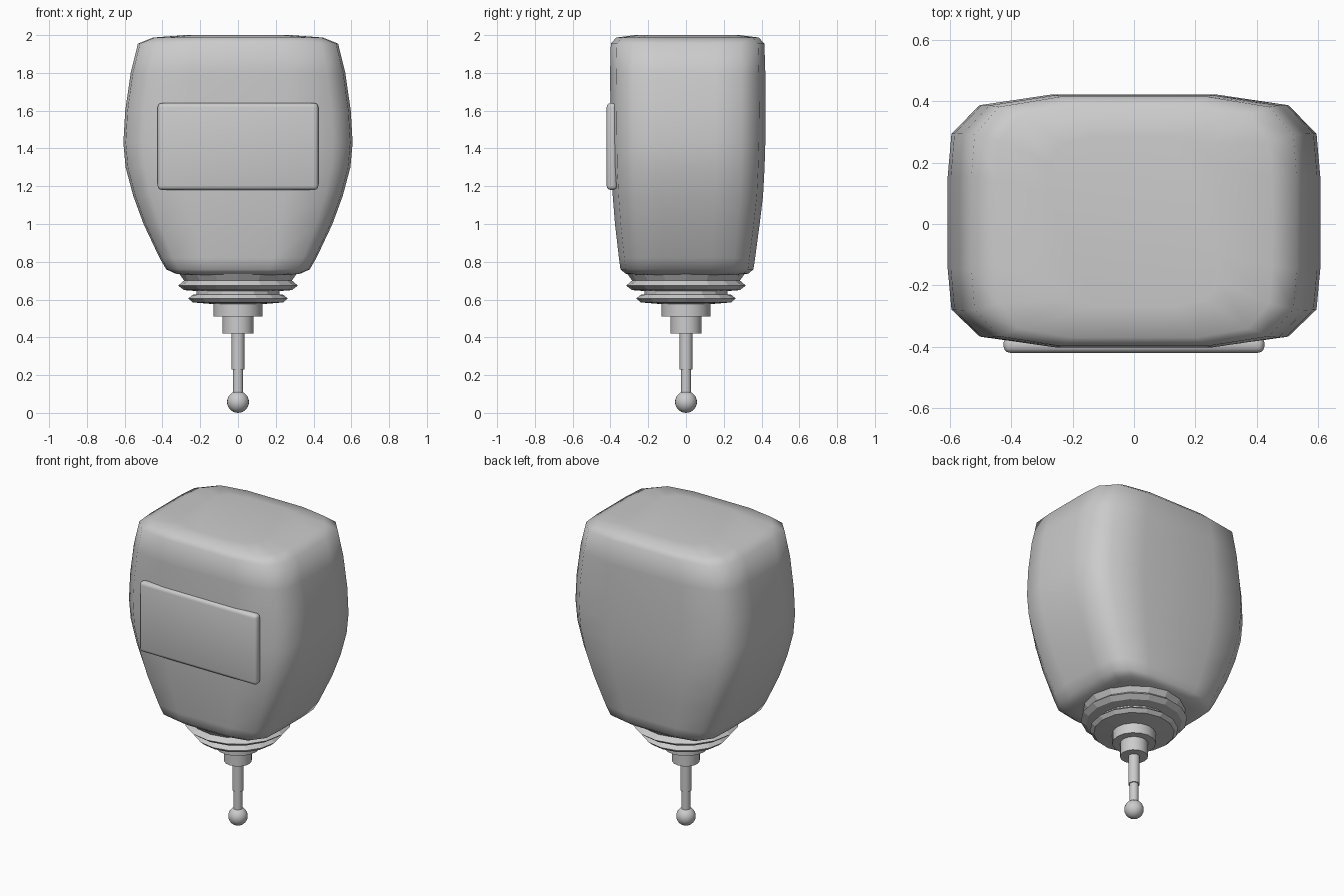
import bpy, bmesh, math

if "Cube" in bpy.data.objects:
    bpy.data.objects.remove(bpy.data.objects["Cube"], do_unlink=True)

grey = bpy.data.materials.new("light_grey")
grey.use_nodes = True
grey.diffuse_color = (0.6, 0.6, 0.6, 1)
grey.node_tree.nodes["Principled BSDF"].inputs["Base Color"].default_value = (0.6, 0.6, 0.6, 1)


def finish(name, bm, smooth_angle=None):
    """Turn a bmesh into a named object, optionally smooth shaded."""
    bmesh.ops.recalc_face_normals(bm, faces=bm.faces)
    mesh = bpy.data.meshes.new(name)
    bm.to_mesh(mesh)
    bm.free()
    mesh.materials.append(grey)
    obj = bpy.data.objects.new(name, mesh)
    bpy.context.collection.objects.link(obj)
    if smooth_angle:
        bpy.ops.object.select_all(action='DESELECT')
        obj.select_set(True)
        bpy.context.view_layer.objects.active = obj
        bpy.ops.object.shade_smooth_by_angle(angle=math.radians(smooth_angle))
    return obj


def loft(bm, rings):
    """Skin a stack of equal rings and cap both ends."""
    loops = [[bm.verts.new(p) for p in ring] for ring in rings]
    n = len(loops[0])
    for a, b in zip(loops, loops[1:]):
        for i in range(n):
            j = (i + 1) % n
            bm.faces.new((a[i], a[j], b[j], b[i]))
    bm.faces.new(loops[0][::-1])
    bm.faces.new(loops[-1])


def turned(name, profile, sides, smooth_angle=None):
    """Lathe a (radius, height) profile around z."""
    bm = bmesh.new()
    loft(bm, [[(r * math.cos(math.tau * i / sides), r * math.sin(math.tau * i / sides), z)
               for i in range(sides)] for r, z in profile])
    return finish(name, bm, smooth_angle)


# Body: chamfered rectangular section lofted through (height, half width, front, back)
corner = [(1, 0.37), (0.98, 0.70), (0.83, 0.92), (0.45, 1)]
section = corner + [(-x, y) for x, y in corner[::-1]]
section += [(-x, -y) for x, y in section]
levels = [(0.73, 0.27, -0.26, 0.27), (0.737, 0.33, -0.32, 0.33),
          (0.76, 0.38, -0.347, 0.357), (0.82, 0.415, -0.355, 0.366),
          (1.0, 0.50, -0.376, 0.390), (1.15, 0.555, -0.388, 0.408),
          (1.3, 0.595, -0.396, 0.416), (1.43, 0.607, -0.398, 0.420),
          (1.6, 0.597, -0.400, 0.422), (1.8, 0.568, -0.402, 0.420),
          (1.955, 0.53, -0.398, 0.415), (1.987, 0.45, -0.37, 0.385),
          (2.0, 0.28, -0.27, 0.285)]
bm = bmesh.new()
loft(bm, [[(x * hw, y * (yb if y > 0 else -yf), z) for x, y in section]
          for z, hw, yf, yb in levels])
finish("body_shell", bm, 60)

# Front panel: softly bevelled plate
bm = bmesh.new()
bmesh.ops.create_cube(bm, size=1)
for v in bm.verts:
    v.co = (v.co.x * 0.85, v.co.y * 0.055 - 0.3925, v.co.z * 0.46 + 1.41)
bmesh.ops.bevel(bm, geom=bm.edges[:], offset=0.022, segments=3, profile=0.5, affect='EDGES')
finish("front_panel", bm, 40)

# Bellows under the body
turned("bellows", [(0.31, 0.735), (0.285, 0.70), (0.29, 0.697), (0.317, 0.674), (0.285, 0.65),
                   (0.22, 0.645), (0.22, 0.628), (0.24, 0.625), (0.263, 0.606),
                   (0.24, 0.585), (0.12, 0.575)], 16)

# Stepped collars and stem
for name, r, low, high, sides in (("upper_collar", 0.13, 0.51, 0.59, 16),
                                  ("lower_collar", 0.083, 0.42, 0.52, 16),
                                  ("stem_upper", 0.034, 0.23, 0.43, 16),
                                  ("stem_lower", 0.027, 0.09, 0.24, 16)):
    turned(name, [(r, low), (r, high)], sides, 30)

# Ball tip
bm = bmesh.new()
bmesh.ops.create_uvsphere(bm, u_segments=24, v_segments=14, radius=0.058)
bmesh.ops.translate(bm, verts=bm.verts, vec=(0, 0, 0.058))
finish("ball_tip", bm, 60)
